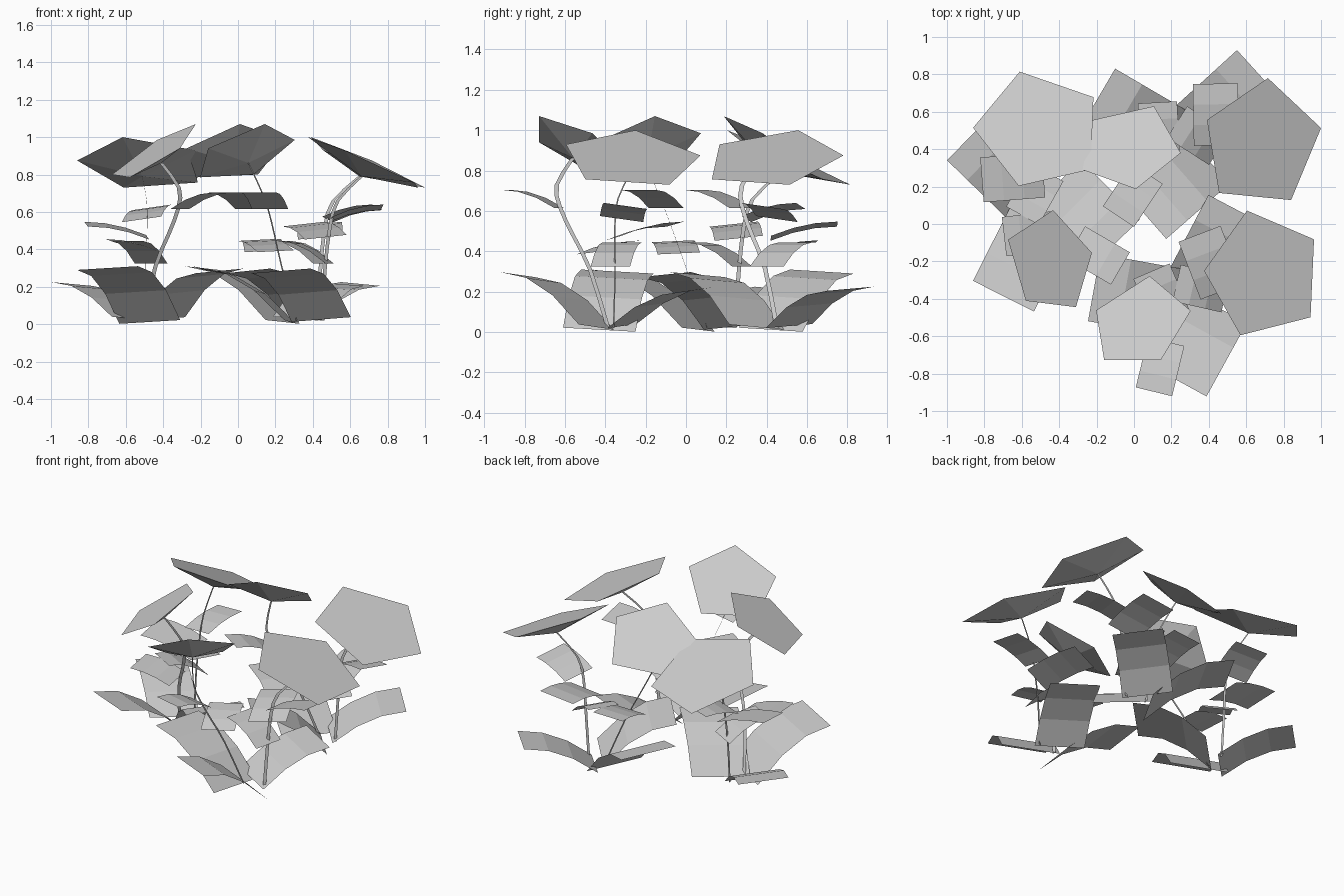
import bpy, bmesh, math
from mathutils import Vector

if "Cube" in bpy.data.objects:
    bpy.data.objects.remove(bpy.data.objects["Cube"])

# One plant is modelled in place, then repeated three times, turned about z
PIVOT = Vector((0.326, 0.4185, 0))
PLANTS = [((0.326, 0.4185, 0), 0), ((0.3615, -0.4015, 0), 20), ((-0.4755, 0.1475, 0), 93.5)]


def add_strip(bm, centres, sides):
    """Ribbon of quads through the centre points, half-width vectors in sides."""
    rows = [(bm.verts.new(c - s - PIVOT), bm.verts.new(c + s - PIVOT))
            for c, s in zip(centres, sides)]
    for a, b in zip(rows, rows[1:]):
        bm.faces.new((a[0], a[1], b[1], b[0]))


def leaf(bm, base, tip, width, roll=0):
    """Arched three-segment leaf; roll lifts its right edge."""
    base, tip = Vector(base), Vector(tip)
    d = tip - base
    side = Vector((d.y, -d.x, 0)).normalized() * width / 2
    side.z = roll / 2
    pts = []
    for i in range(4):
        t = i / 3
        p = base + d * t
        p.z = base.z + d.z * (1 - (1 - t) ** 2)
        pts.append(p)
    add_strip(bm, pts, [side] * 4)


def head(bm, rim, depth):
    """Pentagon top with a shallow pointed underside; returns the point."""
    rim = [Vector(p) for p in rim]
    mid = sum(rim, Vector()) / len(rim)
    n = Vector()
    for a, b in zip(rim, rim[1:] + rim[:1]):
        n += (a - mid).cross(b - mid)
    n.normalize()
    if n.z < 0:
        n = -n
        rim.reverse()
    apex = mid - n * depth
    vs = [bm.verts.new(p - PIVOT) for p in rim]
    tip = bm.verts.new(apex - PIVOT)
    bm.faces.new(vs)
    for i in range(len(vs)):
        bm.faces.new((vs[(i + 1) % len(vs)], vs[i], tip))
    return apex


def stem(bm, pts, angle, width):
    """Flat curved stem, smoothed through the points."""
    pts = [Vector(p) for p in pts]
    ext = [pts[0] * 2 - pts[1]] + pts + [pts[-1] * 2 - pts[-2]]
    out = []
    for a, b, c, d in zip(ext, ext[1:], ext[2:], ext[3:]):
        for t in (0, 0.5):
            out.append(0.5 * (2 * b + (c - a) * t + (2 * a - 5 * b + 4 * c - d) * t * t
                              + (3 * b - a - 3 * c + d) * t ** 3))
    out.append(pts[-1])
    s = Vector((math.cos(math.radians(angle)), math.sin(math.radians(angle)), 0)) * width / 2
    add_strip(bm, out, [s] * len(out))


def place(name, bm):
    me = bpy.data.meshes.new(name)
    bm.to_mesh(me)
    bm.free()
    for i, (loc, rot) in enumerate(PLANTS):
        ob = bpy.data.objects.new(f"{name}_{i + 1}", me)
        ob.location = loc
        ob.rotation_euler.z = math.radians(rot)
        bpy.context.collection.objects.link(ob)


# Flower heads
bm = bmesh.new()
large_apex = head(bm, [(0.39, 0.556, 1.0), (0.716, 0.78, 0.875), (1.0, 0.513, 0.73),
                       (0.84, 0.128, 0.757), (0.455, 0.166, 0.93)], 0.075)
place("large_flower_head", bm)
bm = bmesh.new()
small_apex = head(bm, [(0.01, 0.187, 1.07), (0.25, 0.38, 0.985), (0.107, 0.63, 0.80),
                       (-0.225, 0.555, 0.785), (-0.275, 0.29, 0.94)], 0.065)
place("small_flower_head", bm)

# Stems
bm = bmesh.new()
stem(bm, [(0.42, 0.43, 0.02), (0.44, 0.43, 0.29), (0.465, 0.42, 0.52),
          (0.51, 0.42, 0.66), large_apex], 0, 0.02)
stem(bm, [(0.285, 0.45, 0.02), (0.18, 0.393, 0.31), (0.115, 0.327, 0.48),
          (0.06, 0.278, 0.62), (0.015, 0.278, 0.73), small_apex], 90, 0.022)
place("stems", bm)

# Stem leaves
bm = bmesh.new()
for base, tip, w, roll in [((0.07, 0.27, 0.615), (-0.083, 0.04, 0.705), 0.20, 0),
                           ((0.48, 0.45, 0.56), (0.745, 0.375, 0.625), 0.215, 0.03),
                           ((0.44, 0.42, 0.465), (0.435, 0.75, 0.535), 0.24, 0.025),
                           ((0.14, 0.38, 0.39), (0.125, 0.65, 0.45), 0.21, 0.01),
                           ((0.455, 0.40, 0.325), (0.23, 0.545, 0.445), 0.20, 0)]:
    leaf(bm, base, tip, w, roll)
place("stem_leaves", bm)

# Large ground leaves
bm = bmesh.new()
for base, tip, w, roll in [((0.24, 0.42, 0.012), (-0.193, 0.673, 0.30), 0.365, -0.02),
                           ((0.32, 0.51, 0.03), (0.655, 0.815, 0.215), 0.31, -0.02),
                           ((0.39, 0.35, 0.025), (0.054, 0.056, 0.285), 0.36, -0.025)]:
    leaf(bm, base, tip, w, roll)
place("ground_leaves", bm)
